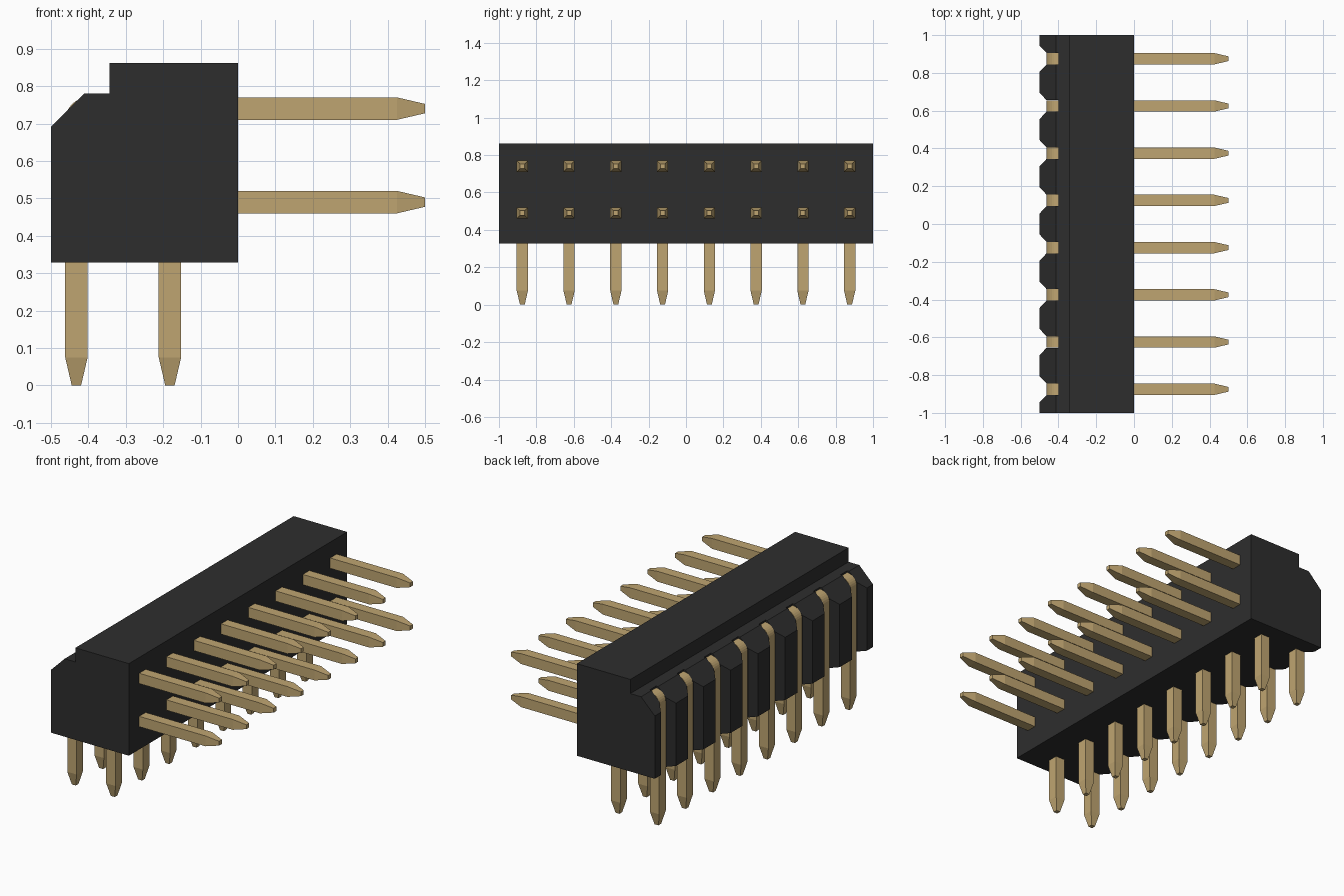
import bpy, bmesh, math

if "Cube" in bpy.data.objects:
    bpy.data.objects.remove(bpy.data.objects["Cube"], do_unlink=True)

PITCH, COUNT = 0.25, 8
HALF = 0.03        # half thickness of a pin
TIP = 0.0125       # half thickness of a pin's end


def material(name, rgb, metallic=0.0):
    m = bpy.data.materials.new(name)
    m.use_nodes = True
    m.diffuse_color = (*rgb, 1)
    bsdf = m.node_tree.nodes["Principled BSDF"]
    bsdf.inputs["Base Color"].default_value = (*rgb, 1)
    bsdf.inputs["Roughness"].default_value = 0.6
    return m


def finish(bm, name):
    bmesh.ops.recalc_face_normals(bm, faces=bm.faces)
    me = bpy.data.meshes.new(name)
    bm.to_mesh(me)
    bm.free()
    return me


def add_object(name, me, location=(0, 0, 0)):
    ob = bpy.data.objects.new(name, me)
    ob.location = location
    bpy.context.collection.objects.link(ob)
    return ob


def add_prism(bm, points, offset):
    """Close a polygon of 3D points and extrude it by offset."""
    face = bm.faces.new([bm.verts.new(p) for p in points])
    geom = bmesh.ops.extrude_face_region(bm, geom=[face], use_keep_orig=True)["geom"]
    moved = [v for v in geom if isinstance(v, bmesh.types.BMVert)]
    bmesh.ops.translate(bm, verts=moved, vec=offset)


def pin_mesh(name, px, pz):
    """Square wire swept along an L with a tight bend and tapered ends."""
    r = HALF + 0.002
    cx, cz = px + r, pz - r
    sections = [(px, 0, math.pi, TIP), (px, 0.075, math.pi, HALF)]
    for i in range(9):
        a = math.pi - i * math.pi / 16
        sections.append((cx + r * math.cos(a), cz + r * math.sin(a), a, HALF))
    sections += [(0.425, pz, math.pi / 2, HALF), (0.5, pz, math.pi / 2, TIP)]
    bm = bmesh.new()
    rings = []
    for x, z, a, h in sections:
        nx, nz = math.cos(a) * h, math.sin(a) * h
        rings.append([bm.verts.new((x + s * nx, t * h, z + s * nz))
                      for s, t in ((1, 1), (1, -1), (-1, -1), (-1, 1))])
    for lo, hi in zip(rings, rings[1:]):
        for k in range(4):
            j = (k + 1) % 4
            bm.faces.new((lo[k], lo[j], hi[j], hi[k]))
    bm.faces.new(rings[0])
    bm.faces.new(rings[-1])
    return finish(bm, name)


black = material("black plastic", (0.027, 0.027, 0.027))
gold = material("gold plating", (0.52, 0.375, 0.165))
pin_ys = [(i - (COUNT - 1) / 2) * PITCH for i in range(COUNT)]

# Housing: stepped and chamfered profile along y
profile = [(-0.5, 0.328), (0, 0.328), (0, 0.862), (-0.343, 0.862),
           (-0.343, 0.78), (-0.412, 0.78), (-0.5, 0.692)]
bm = bmesh.new()
add_prism(bm, [(x, -1, z) for x, z in profile], (0, 2, 0))
housing = add_object("housing", finish(bm, "housing"))

# Flared slots for the outer row of pins
slot = [(-0.4, 0.0305), (-0.463, 0.0305), (-0.51, 0.08),
        (-0.51, -0.08), (-0.463, -0.0305), (-0.4, -0.0305)]
bm = bmesh.new()
for y in pin_ys:
    add_prism(bm, [(px, y + py, 0.2) for px, py in slot], (0, 0, 0.7))
cutter = add_object("slot_cutter", finish(bm, "slot_cutter"))
cutter.hide_render = True
cut = housing.modifiers.new("slots", "BOOLEAN")
cut.operation, cut.solver, cut.object = "DIFFERENCE", "EXACT", cutter
depsgraph = bpy.context.evaluated_depsgraph_get()
cut_mesh = bpy.data.meshes.new_from_object(housing.evaluated_get(depsgraph))
housing.modifiers.clear()
housing.data = cut_mesh
bpy.data.objects.remove(cutter, do_unlink=True)
housing.data.materials.clear()
housing.data.materials.append(black)

# Two rows of bent pins
for row, px, pz in (("upper", -0.432, 0.74), ("lower", -0.182, 0.49)):
    me = pin_mesh(row + "_pin", px, pz)
    me.materials.append(gold)
    for i, y in enumerate(pin_ys):
        add_object(f"{row}_pin_{i + 1}", me, (0, y, 0))
